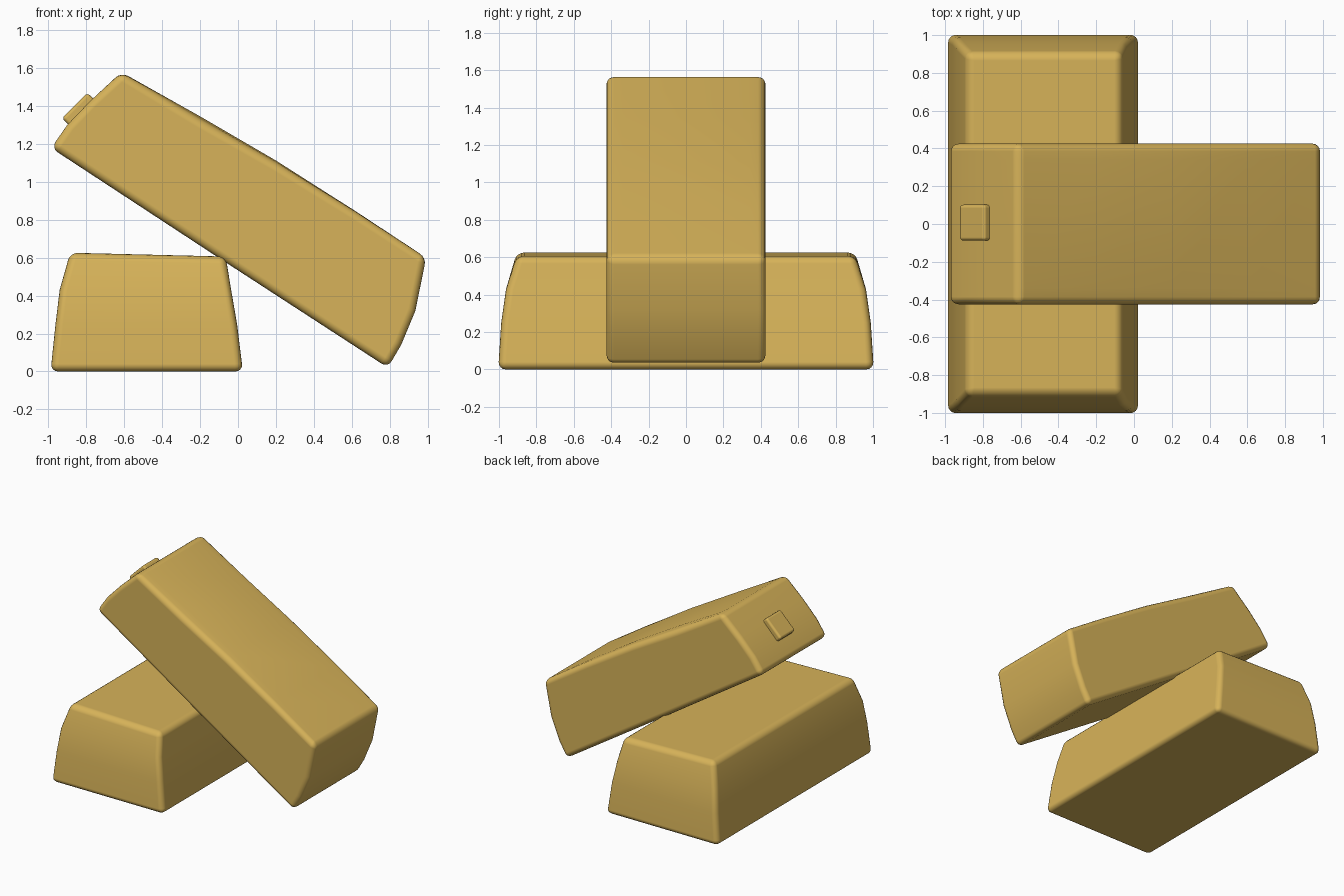
import bpy, math

if "Cube" in bpy.data.objects:
    bpy.data.objects.remove(bpy.data.objects["Cube"])

gold = bpy.data.materials.new("gold")
gold.diffuse_color = (0.68, 0.45, 0.10, 1)
gold.use_nodes = True
gold.node_tree.nodes["Principled BSDF"].inputs["Base Color"].default_value = gold.diffuse_color


def loft(name, rings, bevel, segments=4):
    """Skin equal-length closed rings, cap both ends, round the hard edges."""
    n = len(rings[0])
    verts = [p for ring in rings for p in ring]
    faces = [list(range(n))[::-1], [len(verts) - n + i for i in range(n)]]
    for k in range(len(rings) - 1):
        for i in range(n):
            j = (i + 1) % n
            faces.append([k * n + i, k * n + j, (k + 1) * n + j, (k + 1) * n + i])
    mesh = bpy.data.meshes.new(name)
    mesh.from_pydata(verts, [], faces)
    mesh.materials.append(gold)
    for f in mesh.polygons:
        f.use_smooth = True
    obj = bpy.data.objects.new(name, mesh)
    bpy.context.collection.objects.link(obj)
    mod = obj.modifiers.new("rounding", "BEVEL")
    mod.width = bevel
    mod.segments = segments
    mod.limit_method = "ANGLE"
    mod.angle_limit = math.radians(32)
    mod.harden_normals = True
    return obj


# Lower bar: tapered block with bowed sides and slightly sloping top
levels = [  # z left, z right, x left, x right, half depth
    (0.0, 0.0, -0.988, 0.026, 1.004),
    (0.25, 0.25, -0.962, -0.005, 0.988),
    (0.43, 0.43, -0.940, -0.036, 0.962),
    (0.626, 0.606, -0.885, -0.065, 0.905),
]
loft("lower_bar", [[(a, -h, zl), (b, -h, zr), (b, h, zr), (a, h, zl)]
                   for zl, zr, a, b, h in levels], 0.04)

# Upper bar: side profile swept across the width, top edge a little lower at the sides
bottom_and_ends = [(-0.985, 1.178), (-0.10, 0.598), (0.79, 0.02), (0.86, 0.14),
                   (0.935, 0.32), (0.992, 0.60)]
top_middle = [(0.62, 0.845), (0.2, 1.112), (-0.2, 1.345), (-0.615, 1.578)]
top_side = [(0.62, 0.84), (0.2, 1.098), (-0.2, 1.325), (-0.615, 1.575)]
end_bow = [(-0.78, 1.425), (-0.90, 1.30)]


def upper_ring(y, top):
    return [(x, y, z) for x, z in bottom_and_ends + top + end_bow]


loft("upper_bar", [upper_ring(0.425, top_side), upper_ring(0.34, top_middle),
                   upper_ring(-0.34, top_middle), upper_ring(-0.425, top_side)], 0.04)

# Small raised square stamp on the high end of the upper bar
s, t = 0.095, 0.034
stamp = loft("end_stamp", [[(-s, -s, z), (s, -s, z), (s, s, z), (-s, s, z)]
                           for z in (-t, t)], 0.018)
stamp.location = (-0.837, 0.007, 1.378)
stamp.rotation_euler = (0, math.radians(-45), 0)
